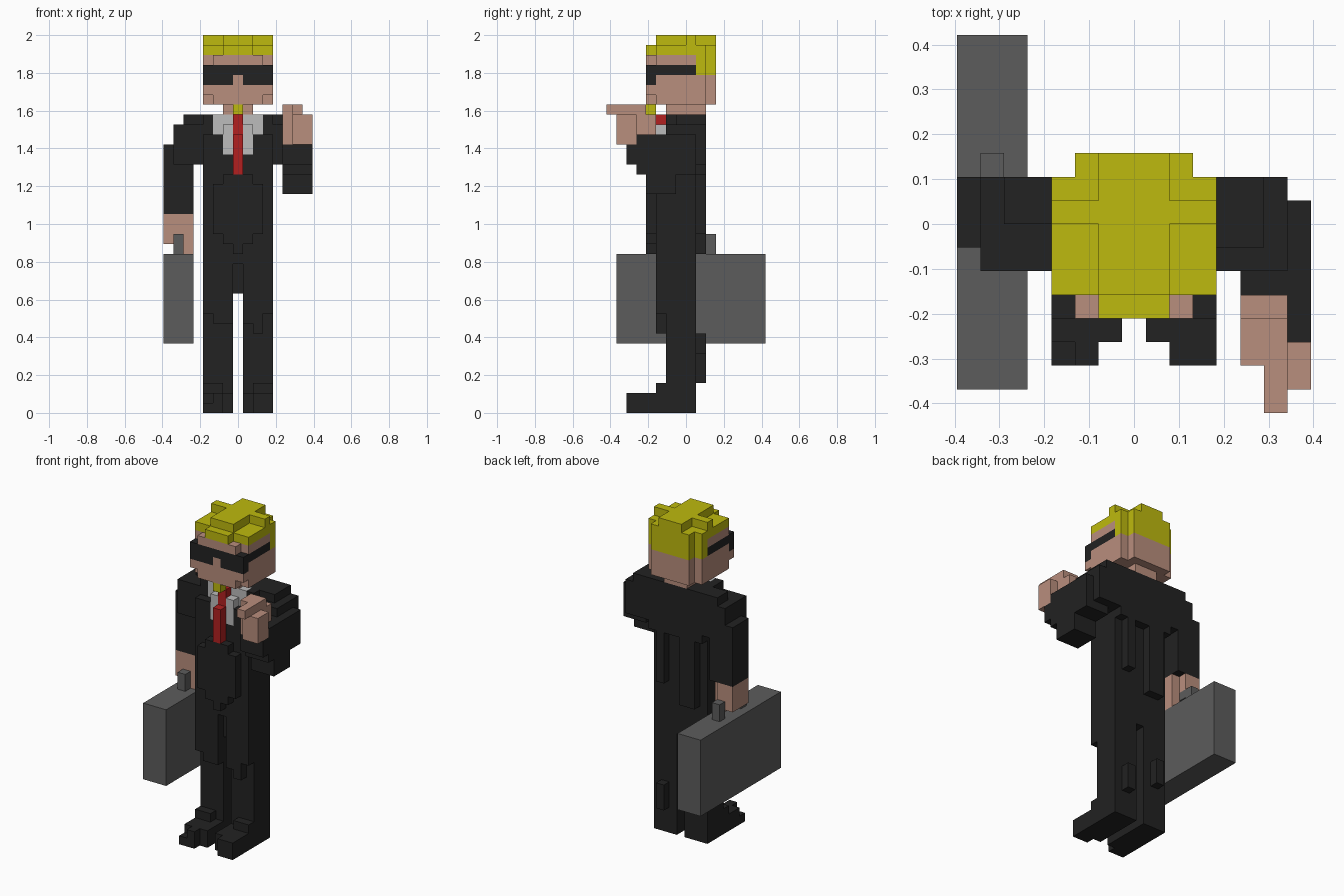
import bpy
import bmesh

cube = bpy.data.objects.get("Cube")
if cube:
    bpy.data.objects.remove(cube, do_unlink=True)

UNIT = 2 / 38  # edge of one block


def srgb(r, g, b):
    return [((c / 255 + 0.055) / 1.055) ** 2.4 for c in (r, g, b)] + [1.0]


COLOURS = {
    "dark_cloth": srgb(34, 34, 34),
    "skin": srgb(185, 142, 125),
    "yellow_hair": srgb(190, 186, 14),
    "white_shirt": srgb(188, 188, 188),
    "red_tie": srgb(178, 32, 32),
    "grey_case": srgb(92, 92, 92),
}
materials = {}
for name, colour in COLOURS.items():
    mat = bpy.data.materials.new(name)
    mat.use_nodes = True
    mat.diffuse_color = colour
    mat.node_tree.nodes["Principled BSDF"].inputs["Base Color"].default_value = colour
    materials[name] = mat

cells = {}  # block position -> (part, colour)


def fill(part, colour, x, y, z, mirror=False):
    """Fill blocks: x counts both end columns, y and z run between edges."""
    for i in range(x[0], x[1] + 1):
        for j in range(*y):
            for k in range(*z):
                cells[i, j, k] = (part, colour)
                if mirror:
                    cells[-i, j, k] = (part, colour)


def carve(x, y, z, mirror=False):
    for i in range(x[0], x[1] + 1):
        for j in range(*y):
            for k in range(*z):
                cells.pop((i, j, k), None)
                if mirror:
                    cells.pop((-i, j, k), None)


# Legs and shoes
cloth = "dark_cloth"
fill("legs", cloth, (1, 3), (-2, 1), (0, 16), True)
for column, bottom in {-3: 10, -2: 9, -1: 9, 1: 9, 2: 8, 3: 10}.items():
    fill("legs", cloth, (column, column), (-3, -2), (bottom, 16))
fill("legs", cloth, (0, 0), (-2, 1), (12, 16))
fill("legs", cloth, (2, 2), (1, 2), (3, 6))
fill("legs", cloth, (-2, -2), (1, 2), (5, 8))
fill("shoes", cloth, (1, 3), (-5, -2), (0, 2), True)
fill("shoes", cloth, (2, 3), (-6, -5), (0, 2), True)
fill("shoes", cloth, (2, 3), (-3, -2), (2, 3), True)
carve((-3, -3), (-6, -5), (1, 2))

# Jacket body with stepped front and back
fill("jacket", cloth, (-3, 3), (-3, 1), (15, 28))
fill("jacket", cloth, (-3, 3), (-2, 2), (26, 30))
fill("jacket", cloth, (-3, 3), (1, 2), (24, 26))
fill("jacket", cloth, (-2, 2), (-4, -3), (18, 23))
fill("jacket", cloth, (-1, 1), (-4, -3), (17, 24))
fill("jacket", cloth, (0, 0), (-4, -3), (16, 24))
fill("jacket", cloth, (-2, -1), (1, 2), (16, 24))
fill("jacket", cloth, (2, 2), (1, 2), (18, 24))

# Shirt and tie
fill("shirt", "white_shirt", (1, 2), (-2, -1), (28, 30), True)
fill("shirt", "white_shirt", (1, 1), (-3, -2), (26, 29), True)
fill("tie", "red_tie", (0, 0), (-3, -2), (26, 30))
fill("tie", "red_tie", (0, 0), (-4, -3), (24, 28))

# Neck and head
fill("neck", "skin", (-1, 1), (-1, 2), (30, 31))
fill("neck", "skin", (-1, 1), (-2, -1), (30, 31))
fill("head", "skin", (-3, 3), (-4, 3), (31, 36))
carve((3, 3), (2, 3), (31, 36), True)
carve((3, 3), (-4, -3), (31, 32), True)
carve((3, 3), (-4, -3), (35, 36), True)
fill("beard", "yellow_hair", (0, 0), (-4, -3), (30, 31))

# Sunglasses: lenses, bridge and side bars
fill("sunglasses", cloth, (-3, 3), (-4, -3), (34, 35))
fill("sunglasses", cloth, (1, 3), (-4, -3), (33, 34), True)
fill("sunglasses", cloth, (3, 3), (-3, 1), (34, 35), True)

# Hair: cap, raised cross on top, back and fringe
hair = "yellow_hair"
fill("hair", hair, (-3, 3), (-3, 2), (36, 37))
fill("hair", hair, (-3, 3), (1, 2), (34, 37))
fill("hair", hair, (-2, 2), (2, 3), (34, 37))
fill("hair", hair, (-1, 1), (-3, 3), (37, 38))
fill("hair", hair, (-3, 3), (0, 1), (37, 38))
fill("hair", hair, (-1, 1), (-4, -3), (36, 37))

# Hanging right arm and hand
fill("right_arm", cloth, (-7, -7), (-1, 2), (20, 27))
fill("right_arm", cloth, (-6, -5), (-1, 2), (20, 29))
fill("right_arm", cloth, (-6, -4), (-2, 2), (25, 29))
fill("right_arm", cloth, (-5, -4), (0, 2), (29, 30))
fill("right_hand", "skin", (-7, -7), (-1, 2), (17, 20))
fill("right_hand", "skin", (-6, -6), (-1, 2), (18, 20))
fill("right_hand", "skin", (-5, -5), (-1, 1), (16, 20))

# Briefcase and its handle
fill("briefcase", "grey_case", (-7, -5), (-7, 8), (7, 16))
fill("briefcase_handle", "grey_case", (-6, -6), (-2, 3), (17, 18))
for end in (-2, 2):
    fill("briefcase_handle", "grey_case", (-6, -6), (end, end + 1), (16, 18))

# Bent left arm
fill("left_arm", cloth, (4, 5), (-1, 2), (28, 30))
fill("left_arm", cloth, (4, 6), (-2, 2), (25, 29))
fill("left_arm", cloth, (5, 7), (-3, 1), (24, 28))
fill("left_arm", cloth, (5, 7), (-4, -1), (22, 24))
fill("left_arm", cloth, (5, 7), (-5, -3), (24, 28))
fill("left_arm", cloth, (5, 7), (-6, -5), (25, 27))

# Raised left hand with pointing finger
fill("left_hand", "skin", (5, 6), (-6, -3), (27, 30))
fill("left_hand", "skin", (6, 7), (-7, -5), (27, 30))
fill("left_hand", "skin", (5, 5), (-6, -4), (30, 31))
fill("left_hand", "skin", (6, 6), (-8, -4), (30, 31))


def build(part):
    """Make one object from the outer faces of a part's blocks."""
    mesh = bpy.data.meshes.new(part)
    colour = next(c for p, c in cells.values() if p == part)
    mesh.materials.append(materials[colour])
    bm = bmesh.new()
    corners = {}

    def corner(p):
        if p not in corners:
            x, y, z = p
            corners[p] = bm.verts.new(((x - 0.5) * UNIT, y * UNIT, z * UNIT))
        return corners[p]

    for pos, (owner, _) in cells.items():
        if owner != part:
            continue
        for axis in range(3):
            u, v = (axis + 1) % 3, (axis + 2) % 3
            for side in (0, 1):
                beside = list(pos)
                beside[axis] += 2 * side - 1
                if tuple(beside) in cells:
                    continue
                loop = []
                for du, dv in ((0, 0), (1, 0), (1, 1), (0, 1)):
                    p = list(pos)
                    p[axis] += side
                    p[u] += du
                    p[v] += dv
                    loop.append(corner(tuple(p)))
                bm.faces.new(loop if side else loop[::-1])
    bmesh.ops.dissolve_limit(bm, angle_limit=0.01, verts=bm.verts[:], edges=bm.edges[:])
    bm.to_mesh(mesh)
    bm.free()
    bpy.context.collection.objects.link(bpy.data.objects.new(part, mesh))


for part_name in dict.fromkeys(p for p, _ in cells.values()):
    build(part_name)
